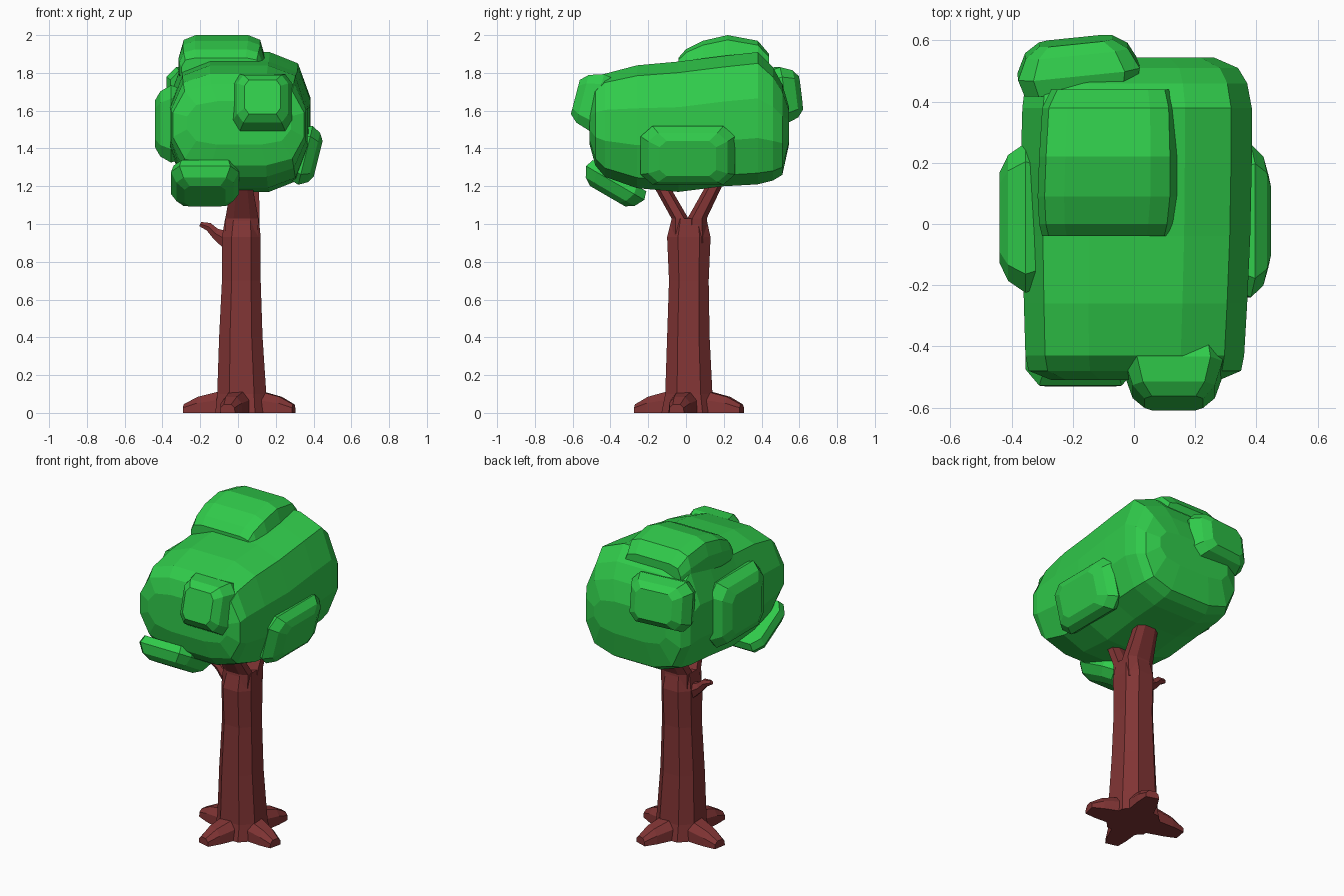
import bpy, bmesh, math
from mathutils import Vector

if "Cube" in bpy.data.objects:
    bpy.data.objects.remove(bpy.data.objects["Cube"])


def material(name, rgb):
    m = bpy.data.materials.new(name)
    m.diffuse_color = (*rgb, 1)
    m.use_nodes = True
    m.node_tree.nodes["Principled BSDF"].inputs["Base Color"].default_value = m.diffuse_color
    return m


GREEN = material("leaf green", (0.03, 0.6, 0.07))
BROWN = material("bark brown", (0.22, 0.035, 0.035))

# Quarter outlines of the cross-sections, mirrored into all four quadrants
SOFT = [(1, .3), (.82, .83), (.42, 1)]
CAP = [(1, .3), (.9, .83), (.62, 1)]
BLOCK = [(1, .65), (.75, 1)]
OCT = [(1, .5), (.5, 1)]


def outline(quarter):
    pts = list(quarter)
    pts += [(-x, y) for x, y in reversed(quarter)]
    return pts + [(-x, -y) for x, y in pts]


def loft(name, rings, mat):
    """Skin a row of rings and cap both ends."""
    bm = bmesh.new()
    vr = [[bm.verts.new(p) for p in r] for r in rings]
    n = len(vr[0])
    for a, b in zip(vr, vr[1:]):
        for i in range(n):
            j = (i + 1) % n
            bm.faces.new((a[i], a[j], b[j], b[i]))
    bm.faces.new(vr[0])
    bm.faces.new(vr[-1])
    bmesh.ops.recalc_face_normals(bm, faces=bm.faces)
    me = bpy.data.meshes.new(name)
    bm.to_mesh(me)
    bm.free()
    me.materials.append(mat)
    ob = bpy.data.objects.new(name, me)
    bpy.context.collection.objects.link(ob)
    return ob


def z_loft(name, quarter, sections, mat):
    """Sections are (z, x0, x1, y0, y1)."""
    rings = [[((x0 + x1) / 2 + u * (x1 - x0) / 2, (y0 + y1) / 2 + v * (y1 - y0) / 2, z)
              for u, v in outline(quarter)] for z, x0, x1, y0, y1 in sections]
    return loft(name, rings, mat)


def y_loft(name, quarter, sections, mat):
    """Sections are (y, x0, x1, z0, z1)."""
    rings = [[((x0 + x1) / 2 + u * (x1 - x0) / 2, y, (z0 + z1) / 2 + v * (z1 - z0) / 2)
              for u, v in outline(quarter)] for y, x0, x1, z0, z1 in sections]
    return loft(name, rings, mat)


def clump(name, centre, normal, w, h, depth):
    """Chamfered leaf slab standing on the canopy, facing along normal."""
    c, n = Vector(centre), Vector(normal).normalized()
    u = Vector((0, 0, 1)).cross(n).normalized()
    v = n.cross(u)
    rings = [[c + n * (depth * d) + u * (w * s * p) + v * (h * s * q)
              for p, q in outline(BLOCK)]
             for d, s in ((-.4, .92), (.1, 1), (.7, .84), (1, .6))]
    loft(name, rings, GREEN)


# Main canopy, lofted from front to back
y_loft("canopy", SOFT, [(-.51, -.27, .28, 1.42, 1.65),
                        (-.48, -.345, .35, 1.31, 1.74),
                        (-.43, -.355, .36, 1.25, 1.795),
                        (-.26, -.36, .37, 1.19, 1.84),
                        (-.04, -.365, .38, 1.17, 1.86),
                        (.20, -.37, .385, 1.20, 1.89),
                        (.38, -.365, .385, 1.21, 1.91),
                        (.46, -.355, .37, 1.23, 1.83),
                        (.51, -.32, .34, 1.26, 1.74),
                        (.545, -.24, .26, 1.42, 1.62)], GREEN)

# Top cap of the canopy, rising to a crest
y_loft("canopy_top", CAP, [(-.04, -.30, .12, 1.74, 1.88),
                           (0, -.31, .13, 1.72, 1.925),
                           (.09, -.315, .14, 1.70, 1.97),
                           (.22, -.31, .14, 1.70, 2.0),
                           (.38, -.30, .135, 1.70, 1.97),
                           (.44, -.27, .12, 1.72, 1.90)], GREEN)

# Leaf clumps around the canopy
clump("left_clump", (-.345, .02, 1.53), (-1, 0, 0), .245, .205, .095)
clump("right_clump", (.35, .01, 1.365), (.97, 0, -.24), .25, .16, .077)
clump("front_clump", (.13, -.46, 1.64), (0, -.96, .25), .16, .155, .13)
clump("lower_front_clump", (-.175, -.37, 1.225), (0, -.5, -.86), .18, .178, .09)
clump("back_clump", (-.18, .49, 1.68), (-.1, .98, .12), .2, .15, .11)

# Trunk, eight sided
z_loft("trunk", OCT, [(0, -.12, .16, -.13, .16),
                      (.10, -.11, .15, -.11, .14),
                      (.40, -.10, .13, -.10, .125),
                      (.70, -.085, .12, -.09, .12),
                      (.93, -.085, .12, -.10, .13),
                      (1.03, -.068, .11, -.075, .108)], BROWN)

# Forked limbs leaning to front and back
z_loft("front_limb", OCT, [(.90, -.07, .105, -.09, .04),
                           (1.03, -.067, .108, -.077, .012),
                           (1.18, -.04, .08, -.16, -.075),
                           (1.28, -.03, .07, -.20, -.13)], BROWN)
z_loft("back_limb", OCT, [(.90, -.07, .11, -.01, .12),
                          (1.03, -.067, .115, .008, .11),
                          (1.22, -.03, .11, .115, .20),
                          (1.30, -.02, .10, .15, .23)], BROWN)

# Broken twig on the left: (x, z, half size)
twig = [(-.06, .915, .045), (-.12, .95, .028), (-.155, .985, .022), (-.20, 1.0, .012)]
loft("twig", [[(x + .5 * s * q, .03 + s * p, z + s * q) for p, q in
               ((1, 0), (.5, .9), (-.5, .9), (-1, 0), (-.5, -.9), (.5, -.9))]
              for x, z, s in twig], BROWN)

# Four spreading roots: (name, tip x, tip y)
for name, tx, ty in (("front", -.055, -.265), ("right", .295, -.05),
                     ("back", .11, .295), ("left", -.285, .07)):
    start, tip = Vector((.02, .015, 0)), Vector((tx, ty, 0))
    side = (tip - start).cross(Vector((0, 0, 1))).normalized()
    rings = []
    for t, w, h in ((0, .085, .13), (.42, .075, .11), (.75, .06, .085), (1, .04, .045)):
        c = start.lerp(tip, t)
        rings.append([c + side * (w * a) + Vector((0, 0, h * b)) for a, b in
                      ((1, 0), (.95, .6), (.5, 1), (-.5, 1), (-.95, .6), (-1, 0))])
    loft(name + "_root", rings, BROWN)
